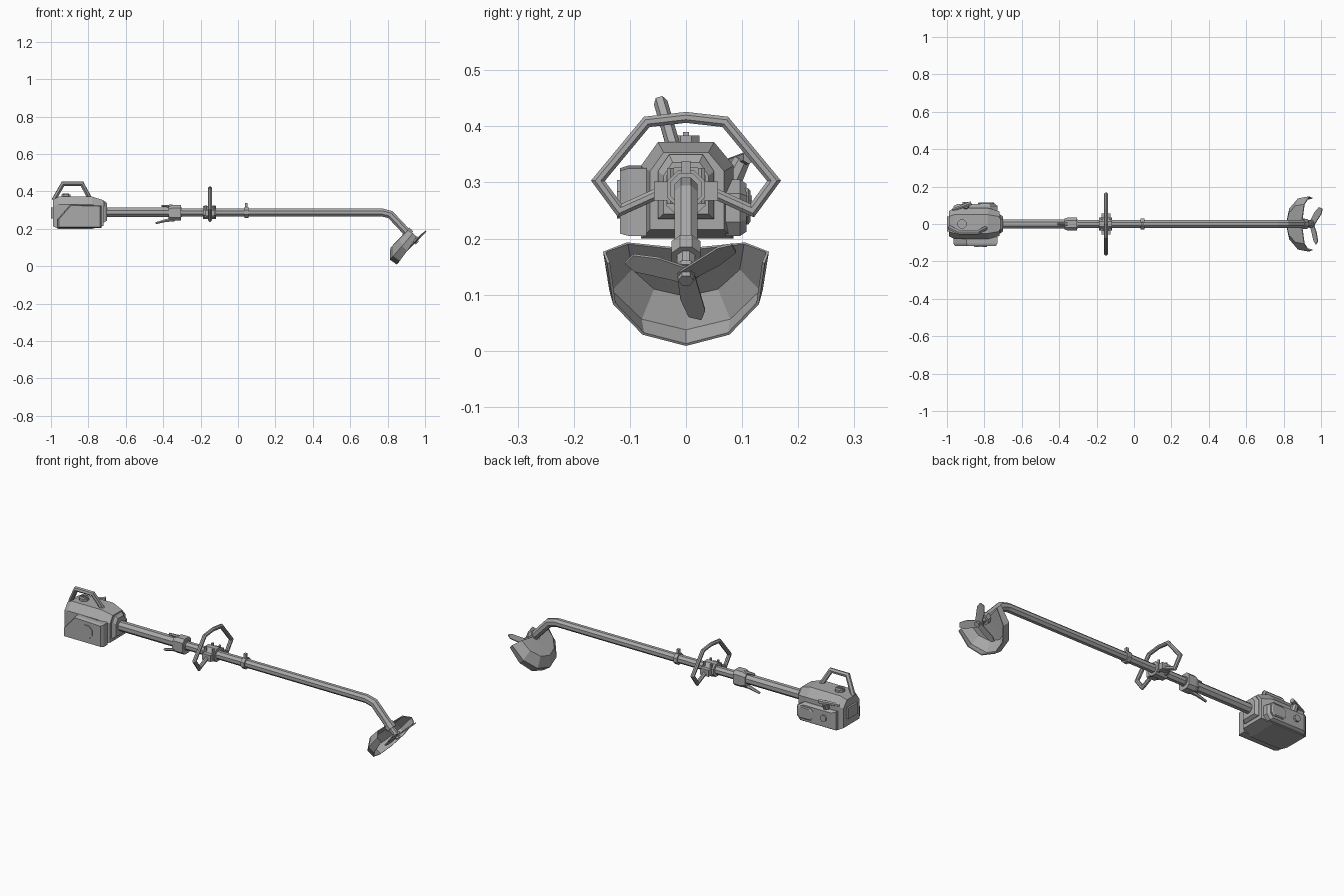
import bpy, bmesh
from math import sin, cos, pi, radians
from mathutils import Vector as V

cube = bpy.data.objects.get("Cube")
if cube:
    bpy.data.objects.remove(cube, do_unlink=True)

grey = bpy.data.materials.new("plain_grey")
grey.use_nodes = True
colour = (0.4, 0.4, 0.4, 1)
grey.diffuse_color = colour
grey.node_tree.nodes["Principled BSDF"].inputs["Base Color"].default_value = colour

X, Y, Z = V((1, 0, 0)), V((0, 1, 0)), V((0, 0, 1))
AXIS = V((1, 0, -1)).normalized()      # direction of the cutting spindle
UP = V((1, 0, 1)).normalized()         # across the spindle


def loft(name, rings, caps=True):
    """Skin a list of equal-length closed rings."""
    bm = bmesh.new()
    loops = [[bm.verts.new(p) for p in ring] for ring in rings]
    n = len(loops[0])
    for a, b in zip(loops, loops[1:]):
        for i in range(n if caps else n - 1):
            j = (i + 1) % n
            bm.faces.new((a[i], a[j], b[j], b[i]))
    if caps:
        bm.faces.new(loops[0])
        bm.faces.new(loops[-1])
    bmesh.ops.recalc_face_normals(bm, faces=bm.faces)
    me = bpy.data.meshes.new(name)
    bm.to_mesh(me)
    bm.free()
    me.materials.append(grey)
    ob = bpy.data.objects.new(name, me)
    bpy.context.scene.collection.objects.link(ob)
    return ob


def tube(name, path, radii, normal=Y, sides=8):
    """Mitred tube along a flat path; normal is square to the path."""
    pts = [V(p) for p in path]
    if not isinstance(radii, (list, tuple)):
        radii = [radii] * len(pts)
    rings = []
    for i, p in enumerate(pts):
        before = (p - pts[max(i - 1, 0)]).normalized()
        after = (pts[min(i + 1, len(pts) - 1)] - p).normalized()
        t = (before + after).normalized()
        miter = max(t.dot(after if after.length else before), 0.5)
        side = t.cross(normal).normalized() / miter
        rings.append([p + radii[i] * (side * cos(a) + normal * sin(a))
                      for a in (2 * pi * (k + 0.5) / sides for k in range(sides))])
    return loft(name, rings)


def section(x, profile, scale=1.0, centre=(0, 0.28)):
    cy, cz = centre
    return [V((x, cy + (y - cy) * scale, cz + (z - cz) * scale)) for y, z in profile]


def slab(name, outline, y0, y1, shrink=0.9):
    """Side plate from an x-z outline, its outer face slightly smaller."""
    mx = sum(p[0] for p in outline) / len(outline)
    mz = sum(p[1] for p in outline) / len(outline)
    ym = y0 + (y1 - y0) * 0.7
    rings = [[V((mx + (x - mx) * s, y, mz + (z - mz) * s)) for x, z in outline]
             for y, s in ((y0, 1), (ym, 1), (y1, shrink))]
    return loft(name, rings)


def box(name, centre, size):
    c, (sx, sy, sz) = V(centre), size
    ring = [(-1, -1), (1, -1), (1, 1), (-1, 1)]
    return loft(name, [[c + V((e * sx, a * sy, b * sz)) / 2 for a, b in ring] for e in (-1, 1)])


# Engine housing
body = [(-.08, .2), (.085, .2), (.085, .33), (.05, .372), (-.05, .372), (-.08, .33)]
loft("engine_housing", [section(-.99, body, .82), section(-.96, body),
                        section(-.78, body), section(-.72, body, .8)])
neck = [(-.05, .235), (.05, .235), (.05, .32), (.03, .35), (-.03, .35), (-.05, .32)]
loft("engine_neck", [section(-.74, neck), section(-.715, neck), section(-.7, neck, .8)])

# Side covers, front fan cover and rear tank
slab("front_cover", [(-.965, .205), (-.73, .205), (-.73, .325), (-.895, .33), (-.965, .25)], -.07, -.118, .93)
tube("front_cover_disc", [(-.82, -.11, .27), (-.82, -.123, .27)], .037, X)
slab("rear_cover", [(-.965, .205), (-.75, .205), (-.73, .23), (-.73, .28),
                    (-.77, .305), (-.965, .305)], .07, .108, .85)
slab("muffler", [(-.82, .225), (-.76, .225), (-.745, .24), (-.745, .275),
                 (-.76, .29), (-.82, .29), (-.835, .275), (-.835, .24)], .1, .115, .85)
tube("rear_knob", [(-.9, .1, .26), (-.9, .118, .26)], .018, X)
tube("tank_filler", [(-.9, .08, .3), (-.9, .1, .34)], [.02, .016], X)
tube("choke_lever", [(-.97, .075, .335), (-.87, .112, .345)], [.008, .012], Z, 6)
box("starter_plate", (-.99, 0, .285), (.02, .08, .06))

# Top cap and carry handle
tube("top_cap", [(-.92, 0, .365), (-.92, 0, .384)], .026, X)
box("top_cap_grip", (-.92, 0, .386), (.035, .01, .008))
lean = V((0, .96, .27)).normalized()
tube("carry_handle", [(-.985, -.02, .355), (-.935, -.045, .442),
                      (-.835, -.045, .442), (-.785, -.018, .35)], .0125, lean, 6)

# Shaft with thicker grip sleeve
tube("shaft", [(-.72, 0, .288), (.77, 0, .288), (.815, 0, .276), (.91, 0, .175)], .0225)
tube("grip_sleeve", [(-.72, 0, .289), (-.3, 0, .289)], .0265)

# Throttle housing with trigger and lockout
grip = [(-.036, .26), (-.02, .245), (.02, .245), (.036, .26),
        (.036, .312), (.02, .328), (-.02, .328), (-.036, .312)]
loft("throttle_housing", [section(-.372, grip, .8), section(-.35, grip), section(-.305, grip)])
tube("throttle_trigger", [(-.34, 0, .25), (-.385, 0, .245), (-.44, 0, .23)], [.012, .009, .006], Y, 6)
tube("throttle_lockout", [(-.35, 0, .322), (-.41, 0, .322)], [.009, .006], Y, 6)

# Loop handle and its clamp
tube("loop_handle", [(-.15, s * y, z) for s, pts in (
    (-1, [(.045, .283), (.118, .25), (.157, .303), (.07, .408), (0, .416)]),
    (1, [(.07, .408), (.157, .303), (.118, .25), (.045, .283)]))
    for y, z in pts], .0105, X, 8)
tube("handle_clamp", [(-.187, 0, .288), (-.118, 0, .288)], .037)
for s, side in ((-1, "right"), (1, "left")):
    box(side + "_clamp_lug", (-.15, s * .043, .285), (.05, .028, .034))
    for dx in (-.022, .022):
        tube(side + "_clamp_bolt", [(-.15 + dx, s * .028, .262), (-.15 + dx, s * .028, .326)], .007, X, 6)

# Harness ring
tube("harness_ring", [(.035, 0, .288), (.056, 0, .288)], .031)
box("harness_lug", (.045, 0, .325), (.014, .016, .026))

# Spindle head, disc and nut
START = V((.91, 0, .175))
HUB = V((.95, 0, .135))
tube("spindle_collar", [START - AXIS * .018, START + AXIS * .012], .028)
tube("spindle", [START, HUB + AXIS * .004], .017)
tube("spindle_flange", [HUB - AXIS * .014, HUB - AXIS * .004], .024)
tube("spindle_nut", [HUB, HUB + AXIS * .014], .014, Y, 6)

# Three cutting blades, each slightly pitched
for k in range(3):
    a = radians(40 + 120 * k)
    out = Y * cos(a) + UP * sin(a)
    across = (AXIS.cross(out) + AXIS * .15).normalized()
    tips = [(0, -.016), (.06, -.021), (.105, -.014), (.113, .008), (.09, .019), (0, .016)]
    loft("cutting_blade", [[HUB + out * r + across * w + AXIS * d for r, w in tips]
                           for d in (-.0025, .0025)])

# Debris guard: part of a shallow bowl around the spindle
C = V((.905, 0, .172))
rows = []
for r, depth in ((.015, -.012), (.115, -.01), (.16, .032), (.152, .076)):
    row = []
    for k in range(-3, 4):
        a = radians(33 * k)
        d = depth * (1 - .045 * k * k) if depth > 0 else depth
        row.append(C + AXIS * d - UP * r * cos(a) + Y * r * .92 * sin(a))
    rows.append(row)
guard = loft("debris_guard", rows, caps=False)
shell = guard.modifiers.new("thickness", "SOLIDIFY")
shell.thickness = .005
shell.offset = 0
